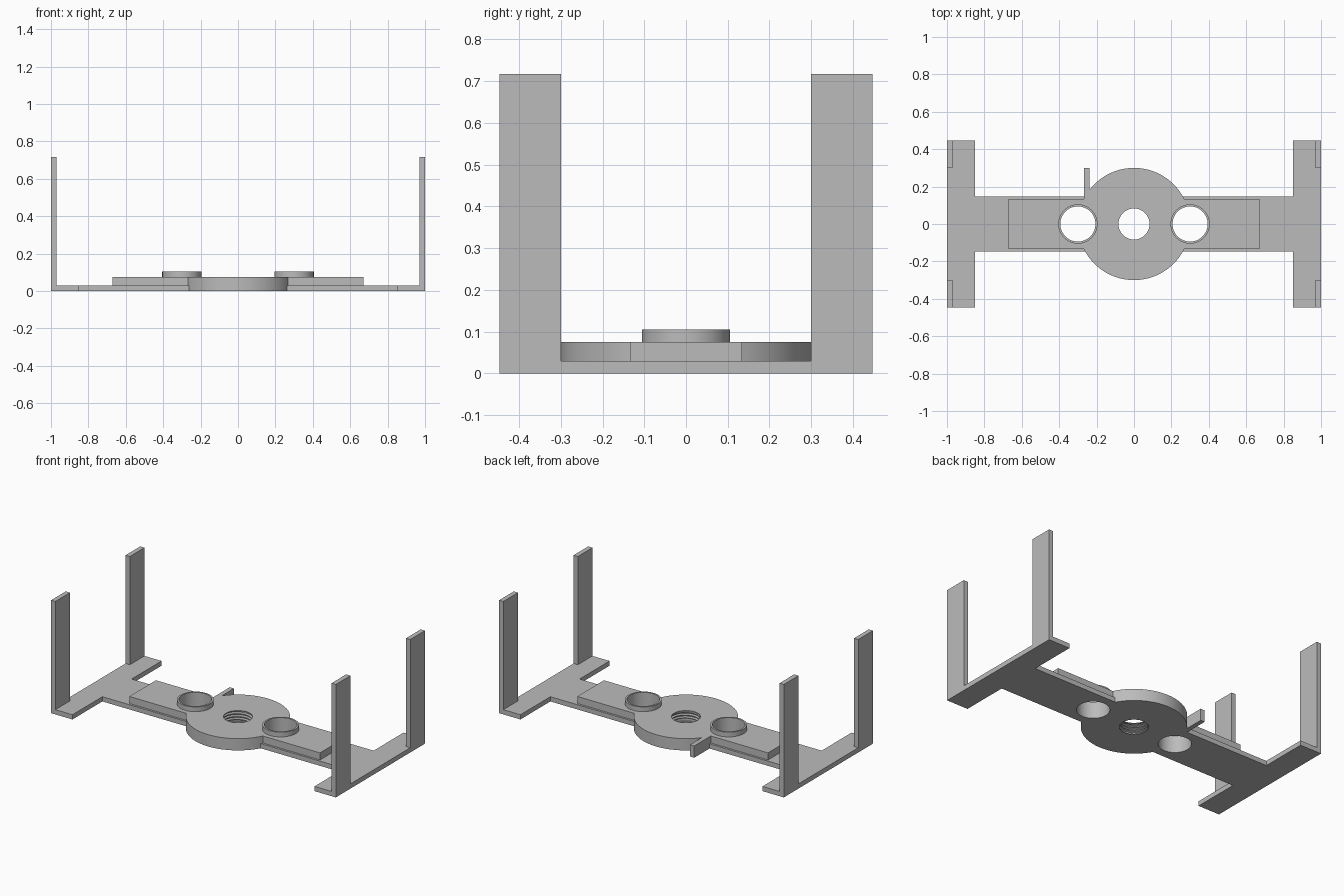
import bpy, bmesh, math

cube = bpy.data.objects.get("Cube")
if cube:
    bpy.data.objects.remove(cube, do_unlink=True)

grey = bpy.data.materials.new("plain grey")
grey.use_nodes = True
colour = (0.5, 0.5, 0.5, 1)
grey.diffuse_color = colour
grey.node_tree.nodes["Principled BSDF"].inputs["Base Color"].default_value = colour

PLATE_TOP, HUB_TOP, COLLAR_TOP, POST_TOP = 0.03, 0.075, 0.105, 0.717
HALF_DEPTH, HOLE_R, CENTRE_R = 0.447, 0.094, 0.083


def finish(name, bm):
    bmesh.ops.recalc_face_normals(bm, faces=bm.faces)
    mesh = bpy.data.meshes.new(name)
    bm.to_mesh(mesh)
    bm.free()
    mesh.materials.append(grey)
    obj = bpy.data.objects.new(name, mesh)
    bpy.context.collection.objects.link(obj)
    return obj


def prism(name, outline, z0, z1):
    bm = bmesh.new()
    base = bm.faces.new([bm.verts.new((x, y, z0)) for x, y in outline])
    top = bmesh.ops.extrude_face_region(bm, geom=[base])["geom"]
    moved = [v for v in top if isinstance(v, bmesh.types.BMVert)]
    bmesh.ops.translate(bm, verts=moved, vec=(0, 0, z1 - z0))
    return finish(name, bm)


def box(name, x0, x1, y0, y1, z0, z1):
    return prism(name, [(x0, y0), (x1, y0), (x1, y1), (x0, y1)], z0, z1)


def disc(name, x, r, z0, z1, n=96):
    ring = [math.tau * i / n for i in range(n)]
    return prism(name, [(x + r * math.cos(a), r * math.sin(a)) for a in ring], z0, z1)


def activate(obj):
    bpy.ops.object.select_all(action="DESELECT")
    obj.select_set(True)
    bpy.context.view_layer.objects.active = obj


def combine(target, tool, operation):
    activate(target)
    mod = target.modifiers.new("combine", "BOOLEAN")
    mod.object, mod.operation, mod.solver = tool, operation, "EXACT"
    bpy.ops.object.modifier_apply(modifier=mod.name)
    bpy.data.objects.remove(tool, do_unlink=True)


def smooth(obj):
    activate(obj)
    bpy.ops.object.shade_smooth_by_angle(angle=math.radians(30))


# Flat H-shaped base, joined with the hub disc, raised bar, side tab and collars
half = [(0.85, -0.147), (0.85, -HALF_DEPTH), (1, -HALF_DEPTH),
        (1, HALF_DEPTH), (0.85, HALF_DEPTH), (0.85, 0.147)]
body = prism("base_frame", half + [(-x, -y) for x, y in half], 0, PLATE_TOP)
combine(body, disc("hub_disc", 0, 0.3, 0, HUB_TOP), "UNION")
combine(body, box("raised_bar", -0.67, 0.67, -0.134, 0.134, 0.01, HUB_TOP), "UNION")
combine(body, box("side_tab", -0.268, -0.239, 0.1, 0.3, 0, HUB_TOP), "UNION")
for x in (-0.3, 0.3):
    combine(body, disc("collar", x, 0.105, 0.02, COLLAR_TOP), "UNION")

# Through holes
for x in (-0.3, 0, 0.3):
    combine(body, disc("hole_cutter", x, HOLE_R, -0.1, 0.2), "DIFFERENCE")
smooth(body)

# Screw thread in the centre hole: a tapered ridge swept along a helix
steps, pitch, turns = 64, 0.018, 3
section = [(HOLE_R + 0.002, -0.008), (CENTRE_R, -0.003),
           (CENTRE_R, 0.003), (HOLE_R + 0.002, 0.008)]
bm = bmesh.new()
rings = []
for i in range(steps * turns + 1):
    a = math.tau * i / steps
    z = 0.011 + pitch * i / steps
    rings.append([bm.verts.new((r * math.cos(a), r * math.sin(a), z + dz))
                  for r, dz in section])
for p, q in zip(rings, rings[1:]):
    for j in range(4):
        k = (j + 1) % 4
        bm.faces.new((p[j], p[k], q[k], q[j]))
bm.faces.new(rings[0])
bm.faces.new(rings[-1])
smooth(finish("centre_thread", bm))

# Lips closing the thread at both mouths of the hole
for name, z0, z1 in (("lower_lip", 0, 0.004), ("upper_lip", 0.07, HUB_TOP)):
    lip = disc(name, 0, HOLE_R, z0, z1)
    combine(lip, disc("lip_cutter", 0, CENTRE_R, -0.1, 0.2), "DIFFERENCE")
    smooth(lip)

# Four corner posts
for sx, side in ((1, "left"), (-1, "right")):
    for sy, end in ((-1, "front"), (1, "back")):
        xs, ys = sorted((sx * 0.97, sx)), sorted((sy * 0.3, sy * HALF_DEPTH))
        box(f"{end}_{side}_post", *xs, *ys, PLATE_TOP, POST_TOP)
